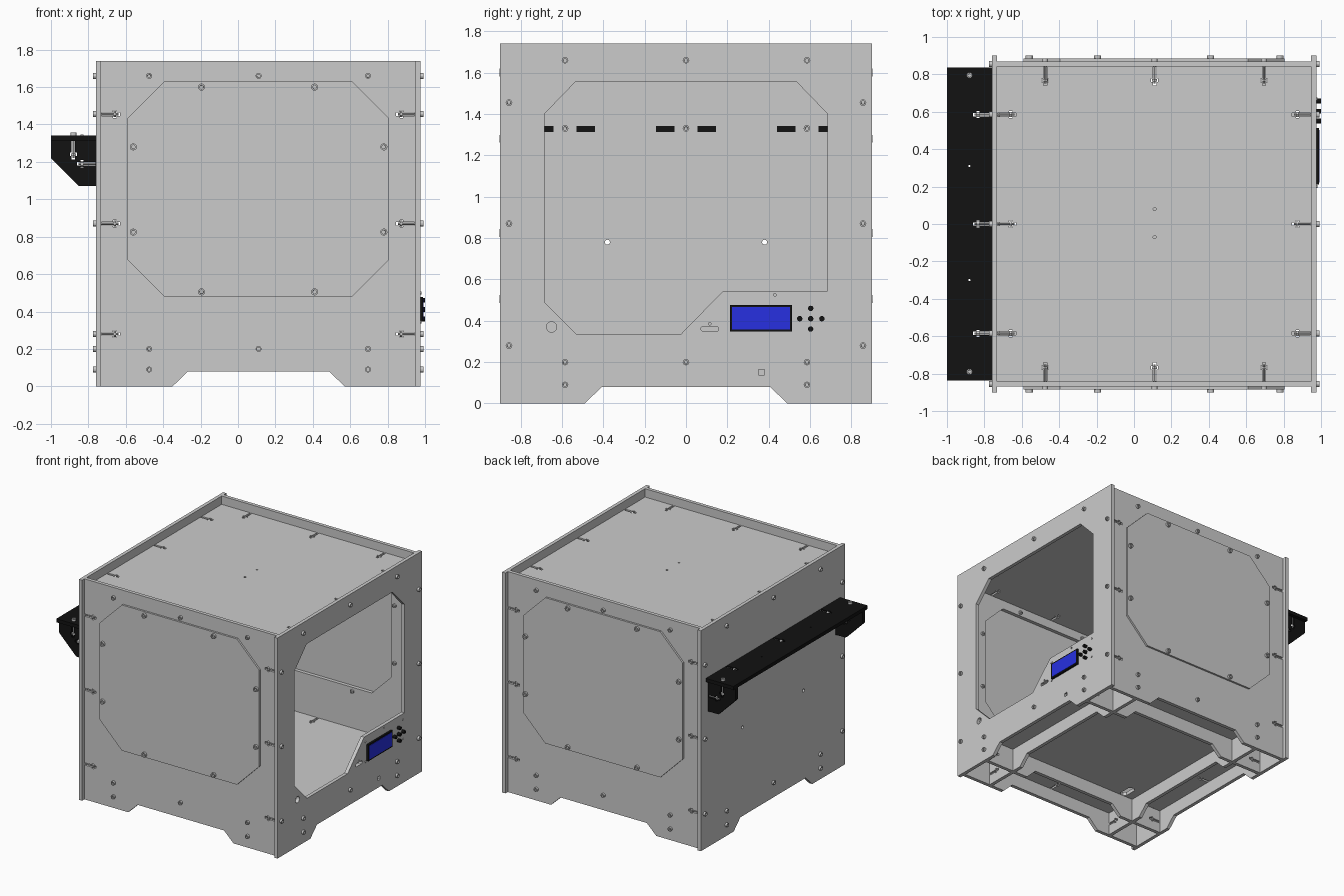
import bpy, bmesh, math
from mathutils import Matrix, Vector

if "Cube" in bpy.data.objects:
    bpy.data.objects.remove(bpy.data.objects["Cube"])

T = 0.028                      # sheet thickness
XL, XR, XC = -0.76, 0.975, 0.11
BX, BY = (-0.475, 0.11, 0.695), (-0.585, 0, 0.585)   # bolt rows
BZ = (0.28, 0.87, 1.455)
PLANES = {  # columns: local x, local y, normal
    'xz': ((1, 0, 0), (0, 0, 1), (0, -1, 0)),
    'yz': ((0, 1, 0), (0, 0, 1), (1, 0, 0)),
    'xy': ((1, 0, 0), (0, 1, 0), (0, 0, 1))}


def mat(name, c):
    m = bpy.data.materials.new(name)
    m.diffuse_color = (*c, 1)
    m.use_nodes = True
    m.node_tree.nodes["Principled BSDF"].inputs["Base Color"].default_value = m.diffuse_color
    return m


BLACK, BLUE = mat('black', (0.006, 0.006, 0.006)), mat('blue', (0.02, 0.03, 0.75))


def add(name, mesh, m=None):
    ob = bpy.data.objects.new(name, mesh)
    bpy.context.collection.objects.link(ob)
    if m:
        mesh.materials.append(m)
    return ob


def sheet(name, plane, pos, outer, holes=(), m=None, thick=T):
    """Flat sheet with holes, centred at pos along the plane normal axis."""
    cu = bpy.data.curves.new(name, 'CURVE')
    cu.dimensions, cu.fill_mode, cu.extrude = '2D', 'BOTH', thick / 2
    for pts in [outer, *holes]:
        s = cu.splines.new('POLY')
        s.points.add(len(pts) - 1)
        for p, q in zip(s.points, pts):
            p.co = (q[0], q[1], 0, 1)
        s.use_cyclic_u = True
        s.use_smooth = False
    tmp = bpy.data.objects.new('tmp', cu)
    bpy.context.collection.objects.link(tmp)
    dg = bpy.context.evaluated_depsgraph_get()
    me = bpy.data.meshes.new_from_object(tmp.evaluated_get(dg))
    bpy.data.objects.remove(tmp)
    rot = Matrix(PLANES[plane]).transposed().to_4x4()
    axis = Vector([abs(c) for c in PLANES[plane][2]])
    me.transform(Matrix.Translation(axis * pos) @ rot)
    me.materials.clear()
    me.shade_flat()
    return add(name, me, m)


def rect(a, b, c, d):
    return [(a, c), (b, c), (b, d), (a, d)]


def circle(u, v, r, n=16):
    return [(u + r * math.cos(2 * math.pi * i / n), v + r * math.sin(2 * math.pi * i / n)) for i in range(n)]


def tslot(u, v, du, dv):
    """Slot with a nut pocket, running inward from an edge."""
    half = [(0.002, .009), (.065, .009), (.065, .019), (.082, .019), (.082, .009), (.102, .009)]
    prof = half + [(a, -b) for a, b in reversed(half)]
    return [(u + a * du - b * dv, v + a * dv + b * du) for a, b in prof]


def octagon(a, b, c, d, k):
    return [(a + k, c), (b - k, c), (b, c + k), (b, d - k), (b - k, d), (a + k, d), (a, d - k), (a, c + k)]


def footed(a, b, top, m, w):
    """Wall outline with a trapezoid cut between its feet."""
    return [(a, 0), (m - w, 0), (m - w + .083, .08), (m + w - .083, .08), (m + w, 0), (b, 0), (b, top), (a, top)]


def box(name, a, b, c, d, e, f, m=None):
    return sheet(name, 'xy', (e + f) / 2, rect(a, b, c, d), m=m, thick=f - e)


def bolt_mesh(r, h, length, nut):
    bm = bmesh.new()

    def cyl(n, rad, z0, z1):
        return bmesh.ops.create_cone(bm, cap_ends=True, segments=n, radius1=rad, radius2=rad, depth=z1 - z0,
                                     matrix=Matrix.Translation((0, 0, (z0 + z1) / 2)))
    cyl(12, r, 0, h)
    bm.faces.ensure_lookup_table()
    top = max(bm.faces, key=lambda f: f.calc_center_median().z)
    bmesh.ops.inset_region(bm, faces=[top], thickness=r * .45)
    bmesh.ops.inset_region(bm, faces=[top], thickness=.0004, depth=-h * .6)
    cyl(10, .0065, -length, 0)
    cyl(6, .016, -nut - .014, -nut)
    me = bpy.data.meshes.new('bolt')
    bm.to_mesh(me)
    bm.free()
    return me


LONG, SHORT = bolt_mesh(.016, .016, .12, .095), bolt_mesh(.019, .016, .065, .043)


def bolt(name, loc, d, me=LONG):
    ob = add(name, me)
    ob.location = loc
    ob.rotation_mode = 'QUATERNION'
    ob.rotation_quaternion = Vector(d).to_track_quat('Z', 'Y')


# front and back walls with covered windows
wl, wr = XL + T, XR - T
slots = [tslot(wl, z, 1, 0) for z in BZ] + [tslot(wr, z, -1, 0) for z in BZ]
for side, s in (('front', -1), ('back', 1)):
    sheet(side + '_wall', 'xz', s * .856, footed(wl, wr, 1.74, XC, .46),
          slots + [octagon(-.535, .75, .535, 1.575, .172)])
    sheet(side + '_window_cover', 'xz', s * .8775, octagon(-.59, .805, .48, 1.63, .195), thick=.015)
    for x, z in [(x, z) for x in (-.195, .41) for z in (.505, 1.6)] + \
                [(x, z) for x in (-.56, .78) for z in (.825, 1.28)]:
        bolt('window_bolt', (x, s * .885, z), (0, s, 0), SHORT)
    for x in BX:
        for z in (.09, .2, 1.66):
            if z > .1 or x != XC:
                bolt(side + '_bolt', (x, s * .87, z), (0, s, 0))

# right wall with opening and control cut-outs
opening = [(-.685, 1.4), (-.535, 1.555), (.535, 1.555), (.685, 1.4), (.685, .545), (.18, .545),
           (-.025, .335), (-.53, .335), (-.685, .49)]
sheet('right_wall', 'yz', XR - T / 2, footed(-.9, .9, 1.74, 0, .49),
      [opening, circle(-.65, .37, .025, 24), rect(.35, .38, .137, .165),
       octagon(.072, .158, .348, .373, .008), circle(.115, .385, .006), circle(.43, .525, .007)])
# left wall
sheet('left_wall', 'yz', XL + T / 2, footed(-.9, .9, 1.74, 0, .49),
      [circle(-.38, .78, .012), circle(.38, .78, .012)])
for s, x in ((1, XR), (-1, XL)):
    for z in BZ:
        for y in (-.856, .856):
            bolt('wall_bolt', (x, y, z), (s, 0, 0))
    for y in BY:
        for z in (.09, .2, 1.66):
            if z > .1 or y:
                bolt('side_bolt', (x, y, z), (s, 0, 0))

# top and floor panels
slots = [tslot(x, s * .842, 0, -s) for x in BX for s in (-1, 1)]
slots += [tslot(wl, y, 1, 0) for y in BY] + [tslot(wr, y, -1, 0) for y in BY]
plate = rect(wl, wr, -.842, .842)
sheet('top_panel', 'xy', 1.66, plate, slots + [circle(XC, .08, .008), circle(XC, -.07, .008)])
sheet('floor_panel', 'xy', .2, plate, slots + [octagon(-.39, -.33, -.6 + .03, -.44, .02)])

# crossing boards under the floor
for x in (-.475, .695):
    sheet('floor_beam_y', 'yz', x, footed(-.842, .842, .186, 0, .49),
          [tslot(s * .842, .09, -s, 0) for s in (-1, 1)])
for y in (-.585, .585):
    sheet('floor_beam_x', 'xz', y, footed(wl, wr, .186, XC, .46),
          [tslot(wl, .09, 1, 0), tslot(wr, .09, -1, 0)])

# rear shelf with tabs through the left wall, and its end gussets
outline = [(-1, -.837), (XL, -.837)]
for y in BY:
    for a, b in ((-.145, -.055), (.055, .145)):
        outline += [(XL, y + a), (wl + .002, y + a), (wl + .002, y + b), (XL, y + b)]
outline += [(XL, .837), (-1, .837)]
sheet('shelf', 'xy', 1.327, outline,
      [tslot(XL, y, -1, 0) for y in BY] + [circle(-.88, y, .006) for y in (-.3, .31)], BLACK)
for y in BY:
    bolt('shelf_bolt', (wl, y, 1.33), (1, 0, 0))
for y in (-.79, .795):
    sheet('shelf_gusset', 'xz', y, [(-1, 1.314), (-1, 1.22), (-.85, 1.07), (XL, 1.07), (XL, 1.314)],
          [tslot(XL, 1.19, -1, 0), tslot(-.88, 1.314, 0, -1)], BLACK)
    bolt('gusset_bolt', (wl, y, 1.19), (1, 0, 0))
    bolt('gusset_top_bolt', (-.88, y, 1.341), (0, 0, 1))

# display, buttons and panel screws
box('display_frame', .93, .99, .212, .513, .347, .477, BLACK)
box('display_screen', .94, .993, .223, .503, .358, .466, BLUE)
for y, z in ((.55, .41), (.603, .41), (.657, .41), (.603, .46), (.603, .36)):
    sheet('button', 'yz', .985, circle(y, z, .013), m=BLACK, thick=.03)
for y in (.2, .667):
    for z in (.345, .5):
        sheet('panel_screw', 'yz', .968, circle(y, z, .008), thick=.025)
